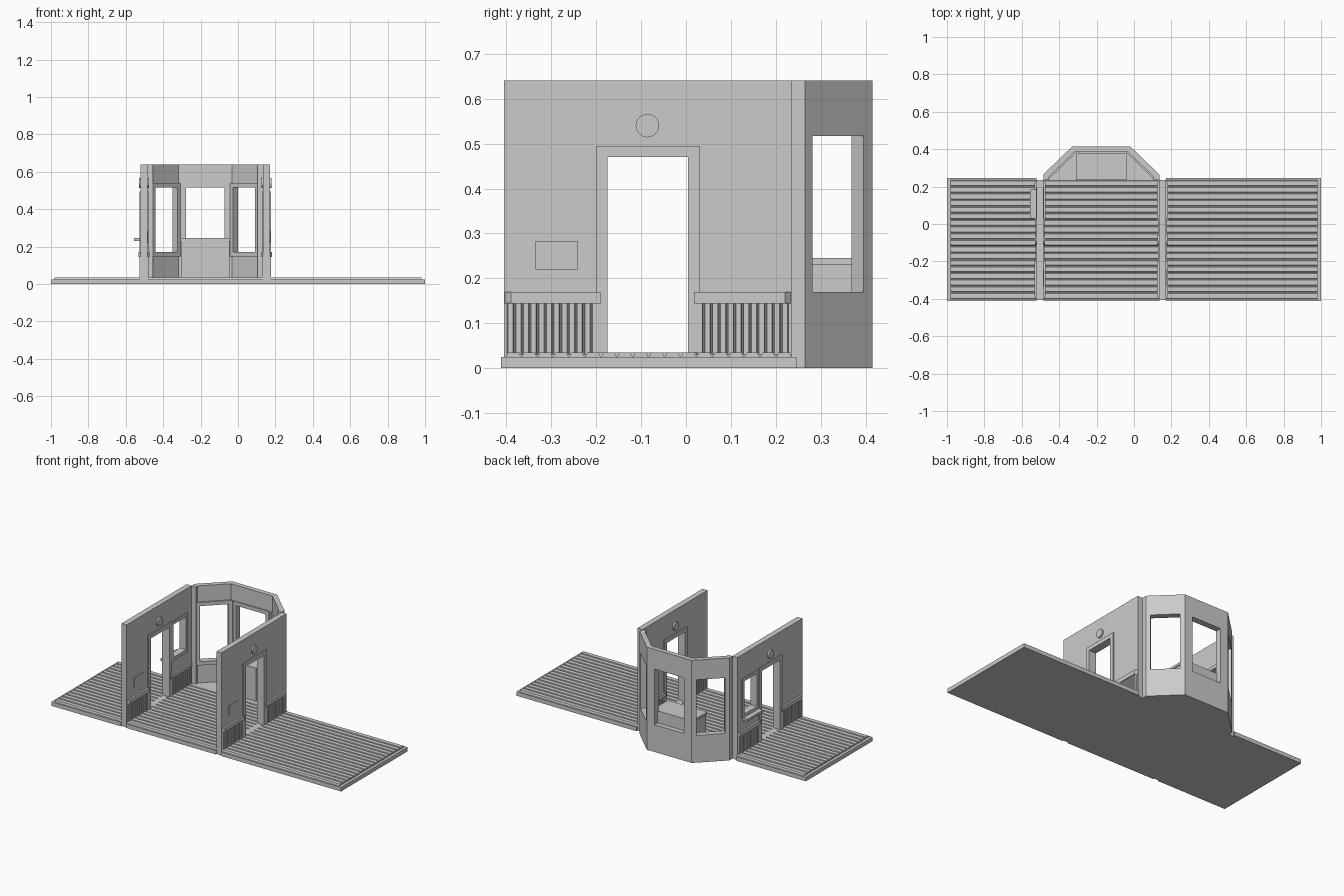
import bpy
import bmesh
import math
from mathutils import Vector

if "Cube" in bpy.data.objects:
    bpy.data.objects.remove(bpy.data.objects["Cube"])

grey = bpy.data.materials.new("plain_grey")
grey.use_nodes = True
grey.diffuse_color = (0.6, 0.6, 0.6, 1)
grey.node_tree.nodes["Principled BSDF"].inputs["Base Color"].default_value = (0.6, 0.6, 0.6, 1)

FLOOR, TOP = 0.035, 0.64
WALL = 0.035


def finish(name, bm):
    bmesh.ops.recalc_face_normals(bm, faces=bm.faces)
    mesh = bpy.data.meshes.new(name)
    bm.to_mesh(mesh)
    bm.free()
    mesh.materials.append(grey)
    obj = bpy.data.objects.new(name, mesh)
    bpy.context.collection.objects.link(obj)
    return obj


def prism(name, points, lo, hi, axis="z"):
    """Extrude a flat outline along x (points are y, z) or z (points are x, y)."""
    bm = bmesh.new()
    place = (lambda p: (lo, *p)) if axis == "x" else (lambda p: (*p, lo))
    face = bm.faces.new([bm.verts.new(place(p)) for p in points])
    grown = bmesh.ops.extrude_face_region(bm, geom=[face])["geom"]
    shift = (hi - lo, 0, 0) if axis == "x" else (0, 0, hi - lo)
    bmesh.ops.translate(bm, vec=shift, verts=[g for g in grown if isinstance(g, bmesh.types.BMVert)])
    return finish(name, bm)


def box(name, x, y, z):
    return prism(name, [(x[0], y[0]), (x[1], y[0]), (x[1], y[1]), (x[0], y[1])], *z)


def panel(name, path, heights, holes, thickness):
    """Upright sheet along a path, with some grid cells left open, thickened to one side."""
    bm = bmesh.new()
    grid = [[bm.verts.new((p[0], p[1], z)) for z in heights] for p in path]
    for i in range(len(path) - 1):
        for j in range(len(heights) - 1):
            if (i, j) not in holes:
                bm.faces.new((grid[i][j], grid[i + 1][j], grid[i + 1][j + 1], grid[i][j + 1]))
    bmesh.ops.delete(bm, geom=[v for v in bm.verts if not v.link_faces], context="VERTS")
    mesh = bpy.data.meshes.new(name)
    bm.to_mesh(mesh)
    bm.free()
    mesh.materials.append(grey)
    obj = bpy.data.objects.new(name, mesh)
    bpy.context.collection.objects.link(obj)
    solid = obj.modifiers.new("thickness", "SOLIDIFY")
    solid.thickness = thickness
    solid.offset = -1
    solid.use_even_offset = True
    return obj


def teeth(lo, hi, count, low, high, slope):
    """Row of bevelled boards seen end on, as (position, height) points."""
    step = (hi - lo) / count
    points = []
    for i in range(count):
        a, b = lo + i * step, lo + (i + 1) * step
        points += [(a + slope * 0.4, low), (a + slope, high), (b - slope, high), (b - slope * 0.4, low)]
    return points


# Plank floor in three sections, with the walls standing in the gaps
left_x, right_x = -0.485, 0.17   # +x face of each wall
planks = teeth(-0.402, 0.236, 18, 0.027, FLOOR, 0.005)
planks = [(-0.402, 0.024)] + planks + [(0.236, 0.024)]
sections = {"left": (right_x, 1, 0, 0.018), "middle": (left_x, right_x - WALL, 0, 0),
            "right": (-1, left_x - WALL, 0.018, 0)}
for side, (x0, x1, trim0, trim1) in sections.items():
    box(side + "_floor_base", (x0, x1), (-0.412, 0.246), (0, 0.025))
    prism(side + "_floor_planks", planks, x0 + trim0, x1 - trim1, "x")


def wainscot(name, face, s, y_in, y_out):
    """Slatted lower panel and its cap rail, on the wall face pointing along s."""
    lo, hi = sorted((y_in, y_out))
    slats = [(face + s * d, y) for y, d in teeth(lo + 0.004, hi - 0.004, 12, 0.001, 0.007, 0.003)]
    slats = [(face - s * 0.002, lo + 0.004)] + slats + [(face - s * 0.002, hi - 0.004)]
    prism(name + "_slats", slats, FLOOR - 0.005, 0.147)
    back = math.copysign(0.013, y_in - y_out)
    prism(name + "_rail", [(face, y_in), (face + s * 0.012, y_in), (face + s * 0.012, y_out + back),
                           (face, y_out)], 0.144, 0.17)


def disc(name, x, depth):
    bm = bmesh.new()
    bmesh.ops.create_cone(bm, cap_ends=True, segments=32, radius1=0.026, radius2=0.026, depth=depth)
    for v in bm.verts:
        v.co = Vector((v.co.z + x, v.co.x - 0.086, v.co.y + 0.54))
    obj = finish(name, bm)
    for poly in obj.data.polygons:
        poly.use_smooth = abs(poly.normal.x) < 0.5


# Side walls with doorways
for side, x in (("left", right_x), ("right", left_x)):
    ticket = side == "right"
    ys = [-0.405, -0.19, 0.018, 0.04, 0.185, 0.235]
    zs = [0, FLOOR, 0.255, 0.482, TOP]
    holes = {(1, 1), (1, 2)} | ({(3, 2)} if ticket else set())
    panel(side + "_wall", [(x, y) for y in ys], zs, holes, WALL)
    panel(side + "_door_frame", [(x + 0.007, y) for y in (-0.2, -0.175, 0.005, 0.03)],
          [FLOOR, 0.47, 0.495], {(1, 0)}, WALL + 0.014)
    disc(side + "_wall_disc", x - WALL / 2, WALL + 0.02)
    box(side + "_notice_plate", (x - 0.001, x + 0.004), (-0.335, -0.242), (0.22, 0.283))
    for face, s, tag in ((x, 1, "outer"), (x - WALL, -1, "inner")):
        wainscot(f"{side}_{tag}_front_wainscot", face, s, -0.19, -0.403)
        wainscot(f"{side}_{tag}_back_wainscot", face, s, 0.018, 0.233)

# Serving window with a counter shelf in the right wall
panel("serving_window_frame", [(left_x + 0.005, y) for y in (0.031, 0.05, 0.175, 0.194)],
      [0.245, 0.265, 0.47, 0.49], {(1, 1)}, WALL + 0.01)
box("counter_shelf", (-0.555, left_x - WALL + 0.005), (0.03, 0.185), (0.23, 0.245))

# Bay: three window panels with short returns to the walls
MID, THICK = -0.175, 0.03
half = [Vector((0.31, 0.235)), Vector((0.31, 0.265)), Vector((0.155, 0.415))]
edge = half[2] - half[1]
cuts = [half[1] + edge * 0.11, half[1] + edge * 0.87]
right_half = half[:2] + cuts + half[2:] + [Vector((0.102, 0.415))]
bay = [(MID + p.x, p.y) for p in right_half] + [(MID - p.x, p.y) for p in reversed(right_half)]
panel("bay_walls", bay, [0, 0.17, 0.517, TOP], {(2, 1), (5, 1), (8, 1)}, THICK)
corners = [p for p in half]
floor_outline = [(MID + p.x * 0.96, p.y - 0.012) for p in corners]
floor_outline += [(MID - p.x * 0.96, p.y - 0.012) for p in reversed(corners)]
prism("bay_floor", floor_outline, 0, FLOOR - 0.001)


# Inner frames round the bay windows
def window_frame(name, a, b):
    a, b = Vector(a), Vector(b)
    along = (b - a).normalized()
    inward = Vector((-along.y, along.x)) * THICK
    border = along * 0.022
    path = [p + inward for p in (a - border, a, b, b + border)]
    panel(name, path, [0.147, 0.17, 0.517, 0.54], {(1, 1)}, 0.008)


window_frame("left_bay_window_frame", bay[2], bay[3])
window_frame("back_bay_window_frame", bay[5], bay[6])
window_frame("right_bay_window_frame", bay[8], bay[9])

# Desk in the bay
box("desk_body", (-0.305, -0.045), (0.24, 0.384), (FLOOR - 0.005, 0.23))
box("desk_top", (-0.311, -0.039), (0.235, 0.384), (0.23, 0.245))
